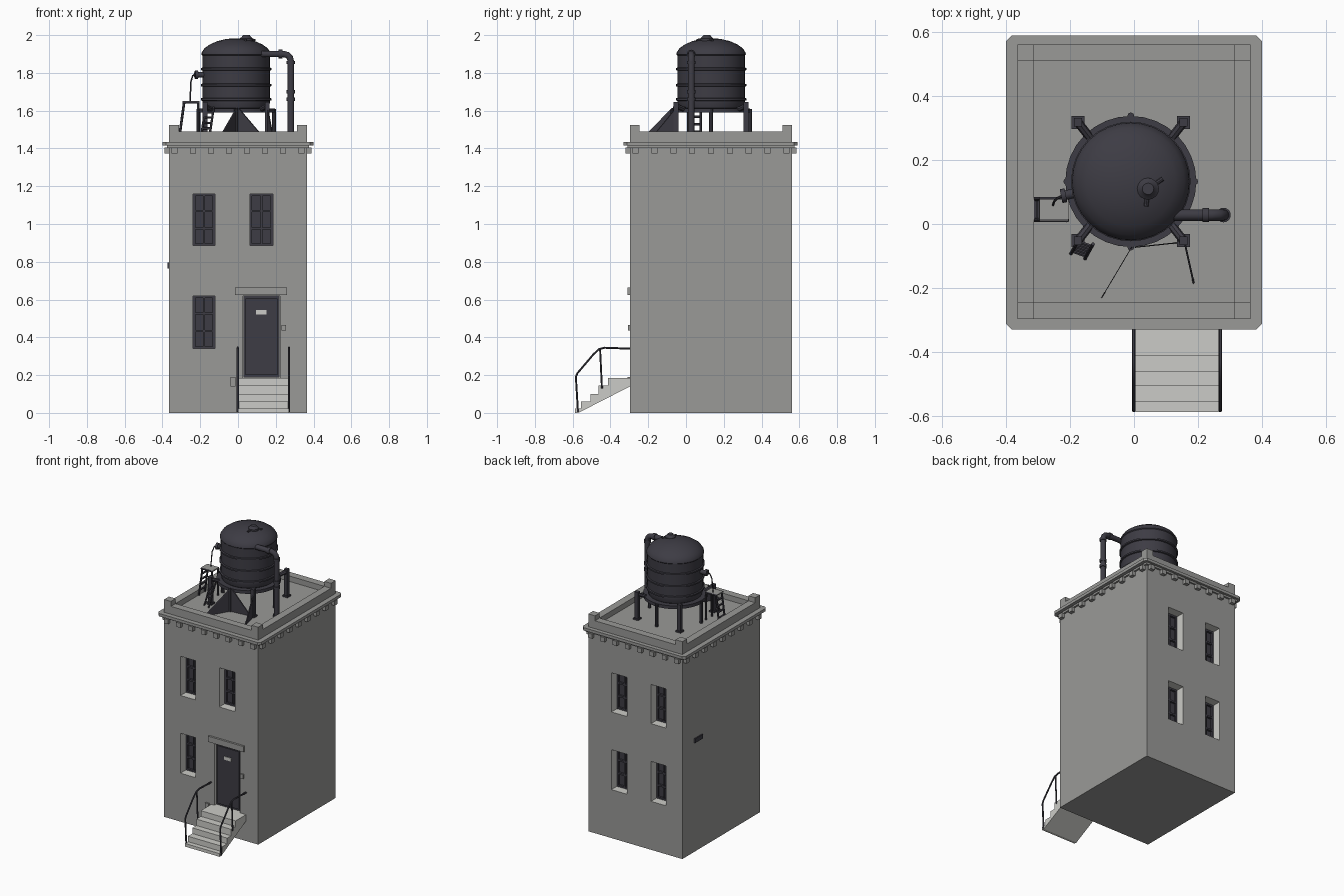
import bpy, bmesh, math
from mathutils import Vector, Matrix

if "Cube" in bpy.data.objects:
    bpy.data.objects.remove(bpy.data.objects["Cube"])


def material(name, rgb):
    m = bpy.data.materials.new(name)
    m.diffuse_color = (*rgb, 1)
    m.use_nodes = True
    m.node_tree.nodes["Principled BSDF"].inputs["Base Color"].default_value = m.diffuse_color
    return m


WALL = material("wall grey", (0.32, 0.32, 0.31))
LIGHT = material("light stone", (0.6, 0.6, 0.57))
DARK = material("dark metal", (0.047, 0.045, 0.058))


def finish(name, bm, mats, smooth=False):
    bmesh.ops.recalc_face_normals(bm, faces=bm.faces)
    me = bpy.data.meshes.new(name)
    bm.to_mesh(me)
    bm.free()
    ob = bpy.data.objects.new(name, me)
    bpy.context.collection.objects.link(ob)
    for m in mats if isinstance(mats, (list, tuple)) else [mats]:
        me.materials.append(m)
    if smooth:
        select(ob)
        bpy.ops.object.shade_smooth_by_angle(angle=math.radians(35))
    return ob


def select(ob):
    bpy.ops.object.select_all(action='DESELECT')
    ob.select_set(True)
    bpy.context.view_layer.objects.active = ob


def boxes(name, items, mat):
    """Boxes given as (x0, x1, y0, y1, z0, z1), joined in one object."""
    bm = bmesh.new()
    for x0, x1, y0, y1, z0, z1 in items:
        mid = Vector((x0 + x1, y0 + y1, z0 + z1)) / 2
        bmesh.ops.create_cube(bm, size=1, matrix=Matrix.Translation(mid)
                              @ Matrix.Diagonal((x1 - x0, y1 - y0, z1 - z0, 1)))
    return finish(name, bm, mat)


def prism(name, pts, push, mat):
    """Flat polygon pushed along a vector."""
    bm = bmesh.new()
    f = bm.faces.new([bm.verts.new(p) for p in pts])
    r = bmesh.ops.extrude_face_region(bm, geom=[f], use_keep_orig=True)
    bmesh.ops.translate(bm, vec=push, verts=[v for v in r['geom'] if isinstance(v, bmesh.types.BMVert)])
    return finish(name, bm, mat)


def lathe(name, profile, centre, mat, n=32):
    bm = bmesh.new()
    vs = [bm.verts.new((r, 0, z)) for r, z in profile]
    es = [bm.edges.new(p) for p in zip(vs, vs[1:])]
    bmesh.ops.spin(bm, geom=vs + es, cent=(0, 0, 0), axis=(0, 0, 1), angle=2 * math.pi, steps=n)
    bmesh.ops.remove_doubles(bm, verts=bm.verts, dist=0.0005)
    bmesh.ops.translate(bm, vec=(*centre, 0), verts=bm.verts)
    return finish(name, bm, mat, True)


def rods(name, segs, r, mat, n=8):
    """Straight rods, each between two points."""
    bm = bmesh.new()
    for a, b in segs:
        a, b = Vector(a), Vector(b)
        rot = (b - a).to_track_quat('Z', 'Y').to_matrix().to_4x4()
        bmesh.ops.create_cone(bm, cap_ends=True, segments=n, radius1=r, radius2=r, depth=(b - a).length,
                              matrix=Matrix.Translation((a + b) / 2) @ rot)
    return finish(name, bm, mat, True)


def tube(name, pts, r, mat, res=2):
    """Bent tube along a path."""
    cu = bpy.data.curves.new(name, 'CURVE')
    cu.dimensions = '3D'
    cu.bevel_depth, cu.bevel_resolution, cu.use_fill_caps = r, res, True
    sp = cu.splines.new('POLY')
    sp.points.add(len(pts) - 1)
    for p, c in zip(sp.points, pts):
        p.co = (*c, 1)
    ob = bpy.data.objects.new(name, cu)
    bpy.context.collection.objects.link(ob)
    cu.materials.append(mat)
    select(ob)
    bpy.ops.object.convert(target='MESH')
    bpy.ops.object.shade_smooth_by_angle(angle=math.radians(50))


# Building body with window and door recesses
X, Y0, Y1, D = 0.365, -0.297, 0.562, 0.08
cols, rows = [(-0.238, -0.122), (0.063, 0.185)], [(0.34, 0.62), (0.885, 1.16)]
wins = [(a, b, c, d, s) for a, b in cols for c, d in rows for s in (-1, 1)
        if not (s < 0 and a > 0 and c < 0.5)]
cuts = []
for a, b, c, d, s in wins:
    y = (Y0 - 0.05, Y0 + D) if s < 0 else (Y1 - D, Y1 + 0.05)
    cuts.append((a, b, *y, c, d))
cuts.append((0.026, 0.222, Y0 - 0.05, Y0 + 0.03, 0.185, 0.62))
body = boxes("building_body", [(-X, X, Y0, Y1, 0, 1.415)], [WALL, LIGHT])
cutter = boxes("recess_cutter", cuts, [WALL, LIGHT])
cutter.hide_render = True
for p in cutter.data.polygons:
    p.material_index = 1
mod = body.modifiers.new("recesses", 'BOOLEAN')
mod.operation, mod.solver, mod.object = 'DIFFERENCE', 'EXACT', cutter
select(body)
bpy.ops.object.modifier_apply(modifier="recesses")
bpy.data.objects.remove(cutter)

# Windows: pane, frame and glazing bars
panes, bars = [], []
for a, b, c, d, s in wins:
    back = Y0 + D if s < 0 else Y1 - D
    lo, hi = sorted((back, back + s * 0.006))
    panes.append((a, b, lo, hi, c, d))
    lo, hi = sorted((back, back + s * 0.02))
    m, t, h = (a + b) / 2, 0.012, (d - c) / 3
    bars += [(a, a + t, lo, hi, c, d), (b - t, b, lo, hi, c, d), (m - 0.005, m + 0.005, lo, hi, c, d)]
    bars += [(a, b, lo, hi, z - t / 2, z + t / 2) for z in (c + t / 2, c + h, c + 2 * h, d - t / 2)]
boxes("window_panes", panes, DARK)
boxes("window_frames", bars, DARK)

# Door, lintel, door plate, bell and wall fittings
boxes("door", [(0.028, 0.22, Y0 + 0.018, Y0 + 0.03, 0.187, 0.618),
               (0.04, 0.208, Y0 + 0.01, Y0 + 0.02, 0.2, 0.605)], DARK)
boxes("door_plate", [(0.095, 0.15, Y0 + 0.006, Y0 + 0.011, 0.522, 0.545)], LIGHT)
boxes("door_lintel", [(-0.016, 0.26, Y0 - 0.014, Y0 + 0.01, 0.625, 0.665)], WALL)
boxes("door_bell", [(0.23, 0.255, Y0 - 0.01, Y0 + 0.005, 0.435, 0.465)], WALL)
boxes("wall_box", [(-0.04, -0.012, Y0 - 0.012, Y0 + 0.005, 0.14, 0.19)], WALL)
boxes("side_vent", [(-X - 0.008, -X + 0.01, 0.345, 0.43, 0.765, 0.795)], DARK)

# Stairs
prof = [(Y0 + 0.01, 0.145), (Y0 + 0.01, 0.185)]
for y, top, low in [(-0.4125, 0.185, 0.145), (-0.4625, 0.145, 0.1), (-0.506, 0.1, 0.06),
                    (-0.555, 0.06, 0.022), (-0.588, 0.022, 0.0)]:
    prof += [(y, top), (y, low)]
prof.append((-0.57, 0.0))
prism("stairs", [(0.0, y, z) for y, z in prof], (0.27, 0, 0), LIGHT)

# Handrails
for side, x in (("left", -0.001), ("right", 0.27)):
    tube(side + "_handrail", [(x, -0.572, 0.005), (x, -0.583, 0.19), (x, -0.575, 0.21), (x, -0.49, 0.31),
                              (x, -0.46, 0.338), (x, -0.43, 0.345), (x, -0.297, 0.34)], 0.006, DARK, 1)
    rods(side + "_baluster", [((x, -0.445, 0.13), (x, -0.455, 0.34))], 0.005, DARK, 6)

# Cornice with chamfered corners, and its brackets
c, x, ya, yb = 0.018, 0.4, -0.33, 0.59
prism("cornice", [(-x + c, ya, 1.415), (x - c, ya, 1.415), (x, ya + c, 1.415), (x, yb - c, 1.415),
                  (x - c, yb, 1.415), (-x + c, yb, 1.415), (-x, yb - c, 1.415), (-x, ya + c, 1.415)],
      (0, 0, 0.02), WALL)
boxes("cornice_band", [(-X - 0.012, X + 0.012, Y0 - 0.012, Y1 + 0.012, 1.402, 1.417)], WALL)
brk, w, p = [], 0.016, 0.024
for i in range(8):
    u = -0.335 + i * 0.67 / 7
    brk += [(u - w, u + w, Y0 - p, Y0 + 0.01, 1.372, 1.404), (u - w, u + w, Y1 - 0.01, Y1 + p, 1.372, 1.404)]
for i in range(9):
    v = Y0 + 0.03 + i * (Y1 - Y0 - 0.06) / 8
    brk += [(-X - p, -X + 0.01, v - w, v + w, 1.372, 1.404), (X - 0.01, X + p, v - w, v + w, 1.372, 1.404)]
boxes("cornice_brackets", brk, WALL)

# Roof deck, parapet and corner posts
t, P = 0.052, 1.49
boxes("roof_deck", [(-X + 0.01, X - 0.01, Y0 + 0.01, Y1 - 0.01, 1.43, 1.452)], WALL)
boxes("parapet", [(-X, X, Y0, Y0 + t, 1.43, P), (-X, X, Y1 - t, Y1, 1.43, P),
                  (-X, -X + t, Y0 + t, Y1 - t, 1.43, P), (X - t, X, Y0 + t, Y1 - t, 1.43, P)], WALL)
boxes("parapet_posts", [(x0, x0 + t, y0, y0 + t, 1.44, 1.525)
                        for x0 in (-X, X - t) for y0 in (Y0, Y1 - t)], WALL)

# Water tank with hoops, dome and hatch
C, R, ROOF = (-0.01, 0.133), 0.179, 1.45
prof = [(0, 1.597), (0.15, 1.597), (0.172, 1.615), (R, 1.64)]
for z in (1.66, 1.735, 1.82):
    prof += [(R, z - 0.008), (R + 0.008, z - 0.005), (R + 0.008, z + 0.005), (R, z + 0.008)]
prof += [(R, 1.893), (R + 0.005, 1.898), (R + 0.003, 1.908), (0.168, 1.93), (0.14, 1.95),
         (0.1, 1.968), (0.05, 1.98), (0, 1.983)]
lathe("water_tank", prof, C, DARK)
lathe("tank_hatch", [(0, 1.96), (0.034, 1.96), (0.034, 1.983), (0.025, 1.99), (0.018, 2.0), (0, 2.0)],
      (0.044, 0.11), DARK, 16)
H = Vector((0.044, 0.11, 1.978))
rods("hatch_handles", [(H, H + Vector((0.055 * math.cos(a), 0.055 * math.sin(a), -0.005)))
                       for a in (0.6, 2.5, 4.6)], 0.007, DARK)

# Tank stand: support ring and legs
lathe("stand_ring", [(0.155, 1.59), (0.205, 1.59), (0.205, 1.612), (0.155, 1.612), (0.155, 1.59)], C, DARK)
legs, thin = [], []
for sx in (-1, 1):
    for sy in (-1, 1):
        x, y = C[0] + sx * 0.165, C[1] + sy * 0.185
        legs += [(x - 0.013, x + 0.013, y - 0.013, y + 0.013, ROOF, 1.645),
                 (x - 0.02, x + 0.02, y - 0.02, y + 0.02, ROOF, 1.462)]
        thin.append(((C[0] + sx * 0.13, C[1] + sy * 0.14, 1.605), (x, y, 1.625)))
boxes("stand_legs", legs, DARK)
rods("leg_brackets", thin, 0.014, DARK)
rods("stand_thin_legs", [((C[0] + dx, C[1] + dy, ROOF), (C[0] + dx, C[1] + dy, 1.61))
                         for dx, dy in ((-0.2, 0), (0.2, 0), (0, -0.205), (0, 0.205))], 0.011, DARK)

# Triangular brace plates at the front of the stand
for i, (top, foot) in enumerate([((-0.01, -0.075), (-0.105, -0.235)), ((0.0, -0.075), (0.14, -0.06)),
                                 ((0.155, -0.055), (0.185, -0.19))]):
    prism("brace_plate_%d" % (i + 1), [(*top, 1.615), (*foot, ROOF), (*top, ROOF)], (0.005, 0.004, 0), DARK)

# Outlet pipe with collars
py = 0.028
tube("outlet_pipe", [(0.11, py, 1.9), (0.24, py, 1.9), (0.263, py, 1.894), (0.275, py, 1.88),
                     (0.28, py, 1.86), (0.28, py, ROOF)], 0.018, DARK, 3)
rods("pipe_collars", [((0.28, py, z - 0.009), (0.28, py, z + 0.009)) for z in (1.855, 1.7, 1.66, 1.46)]
     + [((0.215, py, 1.9), (0.235, py, 1.9))], 0.023, DARK, 14)

# Side platform with sloping ladder legs
boxes("platform_top", [(-0.295, -0.205, 0.01, 0.08, 1.642, 1.65)], WALL)
seg = []
for y in (0.012, 0.078):
    seg += [((-0.285, y, 1.645), (-0.312, y, ROOF)), ((-0.21, y, 1.645), (-0.21, y, ROOF)),
            ((-0.295, y, 1.644), (-0.205, y, 1.644))]
for k in (0.2, 0.4, 0.6, 0.8):
    x, z = -0.312 + 0.027 * k, ROOF + 0.195 * k
    seg.append(((x, 0.012, z), (x, 0.078, z)))
rods("platform_ladder", seg, 0.007, DARK, 6)

# Small leaning ladder
a, b, s = Vector((-0.175, -0.1, ROOF)), Vector((-0.15, -0.055, 1.62)), Vector((0.022, -0.008, 0))
seg = [(a - s, b - s), (a + s, b + s)]
seg += [(a.lerp(b, k / 6) - s, a.lerp(b, k / 6) + s) for k in range(1, 6)]
rods("leaning_ladder", seg, 0.006, DARK, 6)

# Valve and its thin hose
rods("tank_valve", [((-0.17, 0.1, 1.79), (-0.215, 0.09, 1.79))], 0.015, DARK, 12)
rods("valve_wheel", [((-0.213, 0.09, 1.79), (-0.228, 0.087, 1.79))], 0.022, DARK, 12)
tube("valve_hose", [(-0.225, 0.088, 1.795), (-0.24, 0.08, 1.785), (-0.25, 0.07, 1.75),
                    (-0.253, 0.06, 1.65)], 0.004, DARK, 1)
